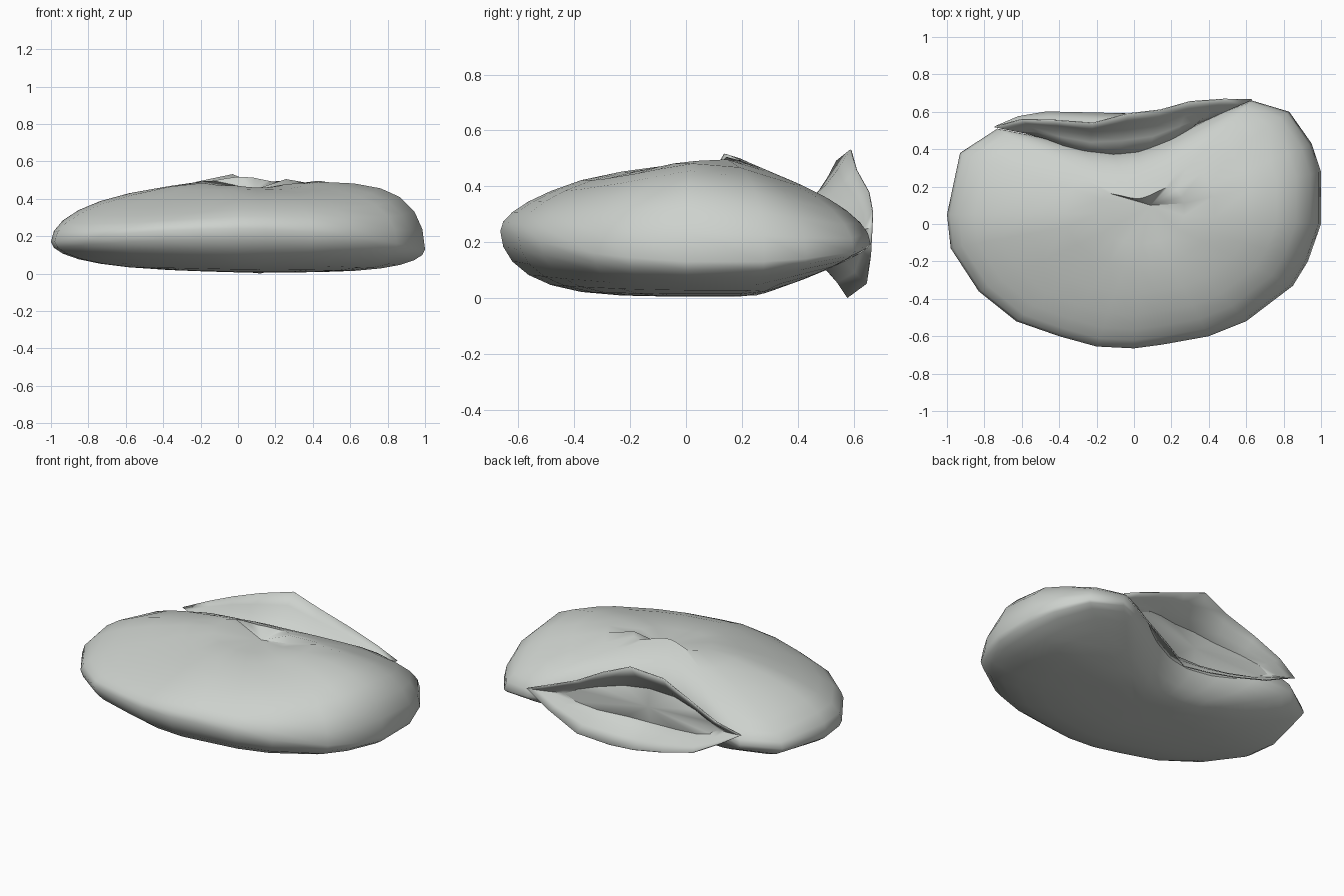
import bpy, bmesh, math
from mathutils import Vector

cube = bpy.data.objects.get("Cube")
if cube:
    bpy.data.objects.remove(cube, do_unlink=True)

stone = bpy.data.materials.new("pale_grey")
stone.use_nodes = True
stone.diffuse_color = (0.61, 0.64, 0.61, 1)
stone.node_tree.nodes["Principled BSDF"].inputs["Base Color"].default_value = stone.diffuse_color


def loft(name, rings, start=None, end=None):
    """Skin closed rings, with optional pole points at either end."""
    bm = bmesh.new()
    loops = [[bm.verts.new(p) for p in ring] for ring in rings]
    n = len(loops[0])
    for a, b in zip(loops, loops[1:]):
        for i in range(n):
            j = (i + 1) % n
            bm.faces.new((a[i], a[j], b[j], b[i]))
    for pole, loop in ((start, loops[0]), (end, loops[-1])):
        if pole is not None:
            v = bm.verts.new(pole)
            for i in range(n):
                bm.faces.new((v, loop[i], loop[(i + 1) % n]))
    bmesh.ops.recalc_face_normals(bm, faces=bm.faces)
    mesh = bpy.data.meshes.new(name)
    bm.to_mesh(mesh)
    bm.free()
    obj = bpy.data.objects.new(name, mesh)
    bpy.context.collection.objects.link(obj)
    mesh.materials.append(stone)
    bpy.ops.object.select_all(action="DESELECT")
    bpy.context.view_layer.objects.active = obj
    obj.select_set(True)
    bpy.ops.object.shade_smooth_by_angle(angle=math.radians(50))
    return obj


# Body: widest outline, counter-clockwise, with a notch at the back
outline = [(1, 0), (1, .28), (.95, .43), (.83, .6), (.63, .66), (.5, .61),
           (.35, .54), (.2, .465), (.02, .4), (-.12, .39), (-.3, .415), (-.5, .465),
           (-.73, .51), (-.93, .38), (-1, .05), (-.98, -.13), (-.83, -.36),
           (-.63, -.52), (-.4, -.6), (-.2, -.655), (0, -.665), (.15, -.645),
           (.4, -.6), (.6, -.52), (.85, -.33), (.93, -.2)]
centre = Vector((.05, .06))


def edge_height(x):
    return .24 - (.11 if x > 0 else .07) * x * x


def top_height(x, y):
    side = .05 * x if x > 0 else -.13 * x
    height = .518 - side - .23 * max(0, -y) - .34 * max(0, y - .15)
    if y < .13:  # shallow dent in front of a small ridge
        height -= .06 * math.exp(-((x - .1) / .22) ** 2) * max(0, 1 + (y - .1) / .4)
    return height


def bottom_height(x, y):
    return .006 + .03 * max(0, -x) + .3 * max(0, y - .25)


def body_ring(r, upper):
    ring = []
    for p in outline:
        p = Vector(p)
        q = centre.lerp(p, r)
        power = 4.7 + 2.3 * max(0, p.x) if upper else 4
        rise = math.sqrt(max(0, 1 - r ** power))
        base = edge_height(p.x)
        goal = top_height(*q) if upper else bottom_height(*q)
        ring.append((q.x, q.y, base + (goal - base) * rise))
    return ring


steps = (.23, .4, .6, .75, .86, .94, .985)
rings = [body_ring(r, True) for r in steps] + [body_ring(1, True)]
rings += [body_ring(r, False) for r in reversed(steps)]
loft("body", rings, (.09, .1, .45), (.05, .06, .006))


# Flared mouth behind the notch: narrow neck opening to a wide pointed rim
rim = [(.63, .665, .25), (.48, .668, .31), (.3, .655, .38), (.14, .61, .46),
       (-.03, .59, .53), (-.22, .54, .49), (-.42, .555, .41), (-.6, .56, .33),
       (-.745, .52, .27), (-.62, .575, .2), (-.47, .6, .12), (-.25, .595, .06),
       (-.05, .59, .02), (.12, .58, .002), (.3, .645, .05), (.48, .66, .15)]


def flare_ring(t):
    ring = []
    for i, edge in enumerate(rim):
        a = math.tau * i / len(rim)
        c, s = math.cos(a), math.sin(a)
        neck = Vector((-.08 + .42 * c, .37 + (.17 if c > 0 else .1) * c * c, .24 + .085 * s))
        p = neck.lerp(Vector(edge), t)
        p.z = neck.z + (edge[2] - neck.z) * t ** 1.9
        ring.append(p)
    return ring


mouth = loft("flared_mouth", [flare_ring(t) for t in (0, .35, .6, .8, 1)])
shell = mouth.modifiers.new("thickness", "SOLIDIFY")
shell.thickness = .006
shell.offset = 0

# Lining that closes the throat of the mouth
loft("mouth_lining", [flare_ring(.35)], (-.06, .46, .24))
